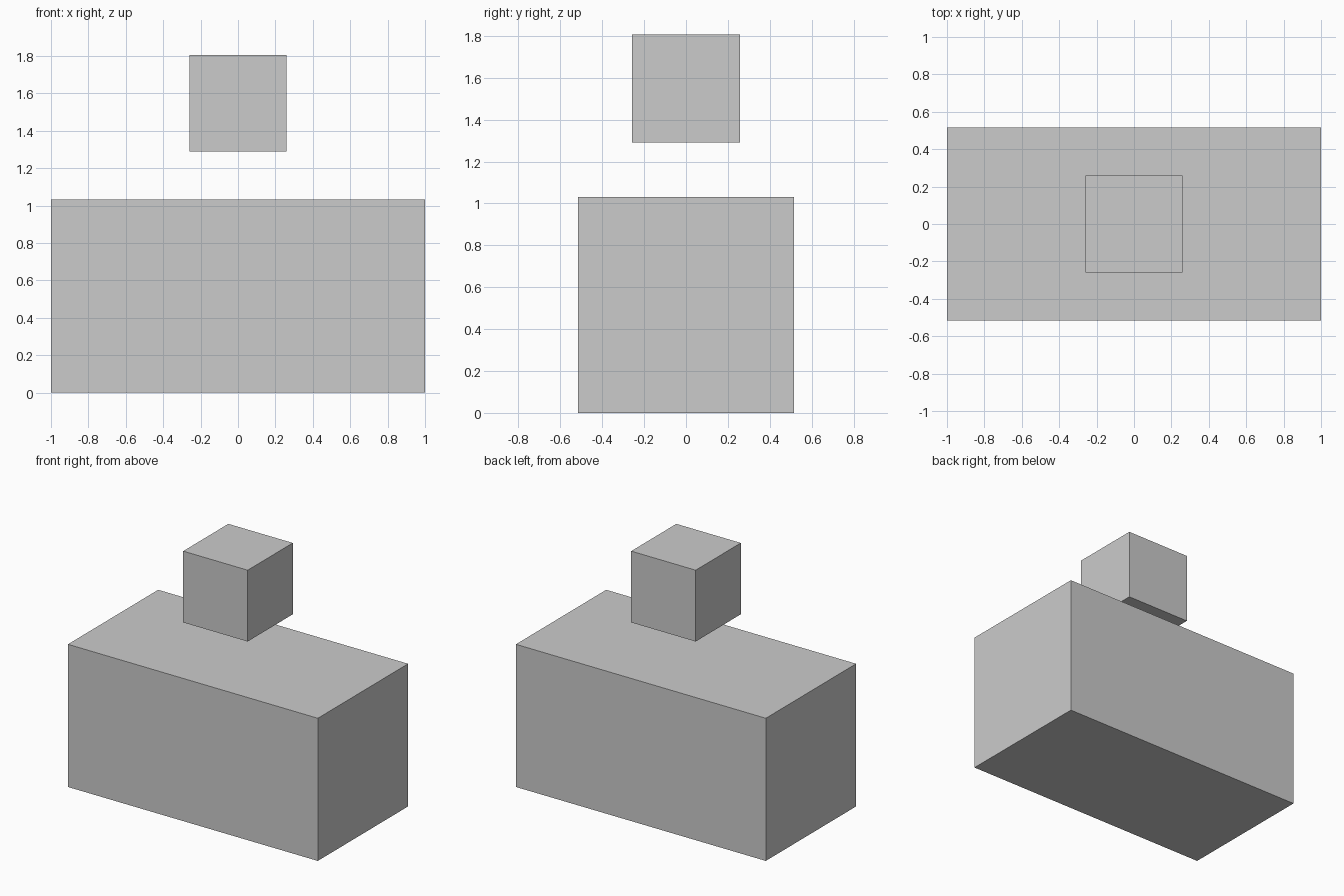
import bpy

if "Cube" in bpy.data.objects:
    bpy.data.objects.remove(bpy.data.objects["Cube"])


def box(name, size, bottom):
    """Flat-faced box centred on x and y, with its underside at the given height."""
    bpy.ops.mesh.primitive_cube_add(size=1, location=(0, 0, bottom + size[2] / 2))
    obj = bpy.context.object
    obj.name = name
    obj.scale = size
    bpy.ops.object.transform_apply(location=False, rotation=False, scale=True)
    return obj


UNIT = 1.032

# Wide base block standing on the floor
box("base_block", (2.0, UNIT, UNIT), 0)

# Small cube floating above the base
box("floating_cube", (UNIT / 2, UNIT / 2, UNIT / 2), UNIT * 1.25)
